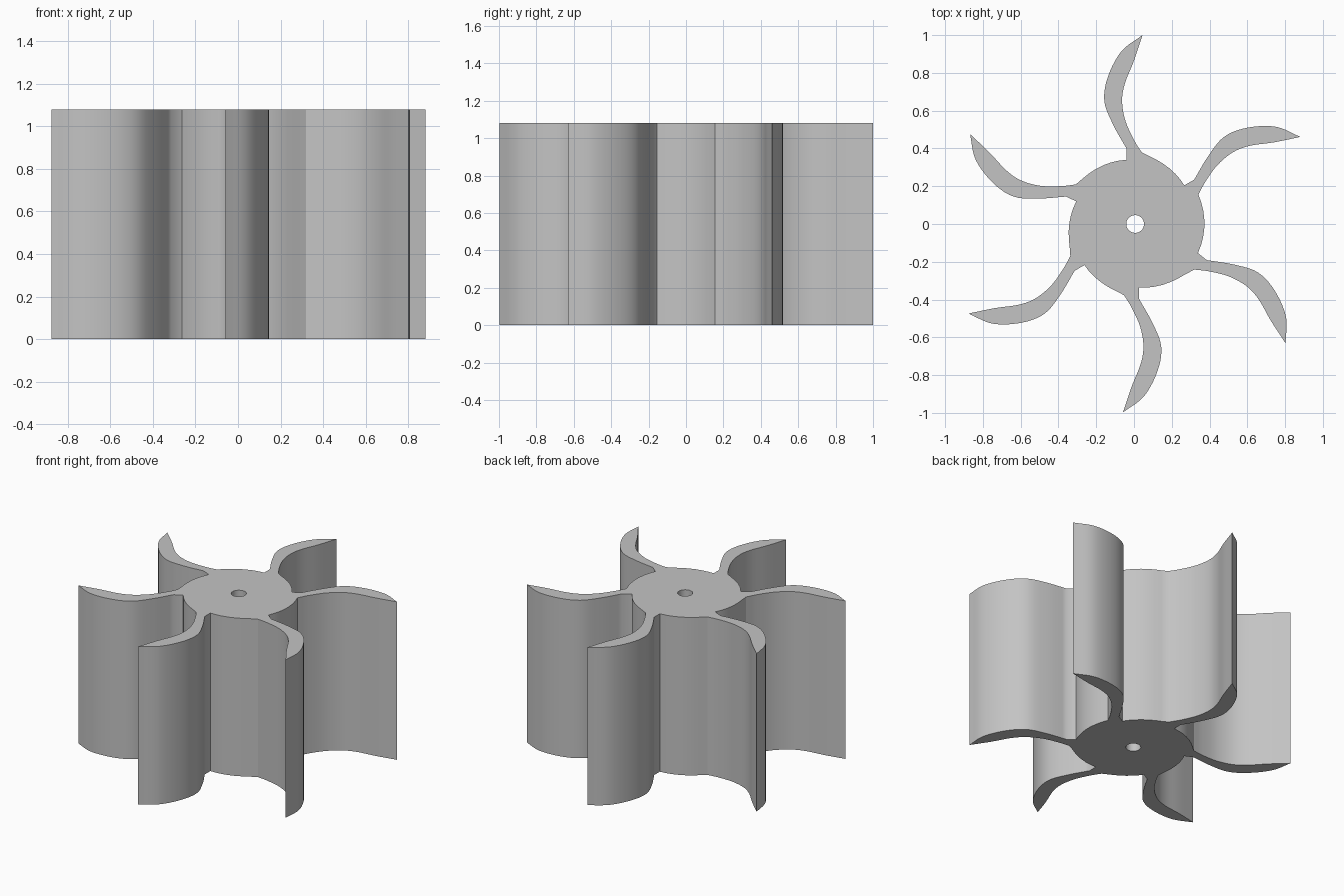
import bpy, bmesh, math
from mathutils import Vector, Matrix

cube = bpy.data.objects.get("Cube")
if cube:
    bpy.data.objects.remove(cube)

HEIGHT = 1.08
HOLE_CENTRE, HOLE_RADIUS = Vector((0.006, 0)), 0.047

# One blade pointing to +y: convex side from root to tip, hollow side back down
CONVEX = [(-0.04, 0.40), (-0.11, 0.525), (-0.157, 0.65), (-0.138, 0.78),
          (-0.066, 0.915), (0.045, 1.0)]
HOLLOW = [(0.045, 1.0), (0, 0.865), (-0.048, 0.745), (-0.063, 0.65),
          (-0.045, 0.545), (0, 0.445), (0.04, 0.38)]
ROOT = Vector((-0.04, 0.34))
PIVOT = Vector((0, 0.355))

# Clockwise blades: extra tilt about the root in degrees, and shift
BLADES = [(0, (0, 0)), (0, (-0.008, 0)), (-8.5, (0.018, -0.017)),
          (0, (-0.013, 0.003)), (0, (0.012, -0.013)), (5, (0.005, -0.015))]


def smooth_path(points, steps=5):
    """Catmull-Rom curve through the points."""
    p = [Vector(q) for q in points]
    p = [2 * p[0] - p[1]] + p + [2 * p[-1] - p[-2]]
    path = []
    for a, b, c, d in zip(p, p[1:], p[2:], p[3:]):
        for i in range(steps):
            t = i / steps
            path.append(0.5 * (2 * b + (c - a) * t + (2 * a - 5 * b + 4 * c - d) * t ** 2
                               + (3 * b - a - 3 * c + d) * t ** 3))
    return path + [p[-2]]


def blade_outline(index, tilt, shift):
    turn = Matrix.Rotation(math.radians(-60 * index), 2)
    lean = Matrix.Rotation(math.radians(tilt), 2)
    outline = [ROOT] + smooth_path(CONVEX) + smooth_path(HOLLOW)[1:]
    return [turn @ (PIVOT + lean @ (p - PIVOT)) + Vector(shift) for p in outline]


def hub_arc(start, end, steps=7):
    """Hub rim between two neighbouring blades, clockwise."""
    a0 = math.atan2(start.y, start.x)
    sweep = (a0 - math.atan2(end.y, end.x)) % math.tau
    arc = []
    for i in range(1, steps):
        t = i / steps
        r = start.length + (end.length - start.length) * t ** 0.6
        a = a0 - sweep * t
        arc.append(Vector((r * math.cos(a), r * math.sin(a))))
    return arc


def add_loop(bm, points):
    verts = [bm.verts.new((p.x, p.y, 0)) for p in points]
    return [bm.edges.new((v, verts[i - 1])) for i, v in enumerate(verts)]


# Complete rotor outline and shaft hole
blades = [blade_outline(i, *b) for i, b in enumerate(BLADES)]
outline = []
for i, blade in enumerate(blades):
    outline += blade + hub_arc(blade[-1], blades[(i + 1) % len(blades)][0])
hole = [HOLE_CENTRE + HOLE_RADIUS * Vector((math.cos(a), math.sin(a)))
        for a in (math.tau * i / 32 for i in range(32))]

# Fill the section and extrude it upwards
bm = bmesh.new()
edges = add_loop(bm, outline) + add_loop(bm, hole)
bmesh.ops.triangle_fill(bm, edges=edges, use_beauty=True, normal=(0, 0, 1))
result = bmesh.ops.extrude_face_region(bm, geom=bm.faces[:], use_keep_orig=True)
top = [g for g in result["geom"] if isinstance(g, bmesh.types.BMVert)]
bmesh.ops.translate(bm, verts=top, vec=(0, 0, HEIGHT))
bmesh.ops.recalc_face_normals(bm, faces=bm.faces[:])
mesh = bpy.data.meshes.new("rotor")
bm.to_mesh(mesh)
bm.free()

# Plain grey material
grey = bpy.data.materials.new("plain_grey")
grey.use_nodes = True
colour = (0.55, 0.55, 0.55, 1)
grey.diffuse_color = colour
grey.node_tree.nodes["Principled BSDF"].inputs["Base Color"].default_value = colour
mesh.materials.append(grey)

rotor = bpy.data.objects.new("bladed_rotor", mesh)
bpy.context.collection.objects.link(rotor)
bpy.context.view_layer.objects.active = rotor
rotor.select_set(True)
bpy.ops.object.shade_smooth_by_angle(angle=math.radians(30))
